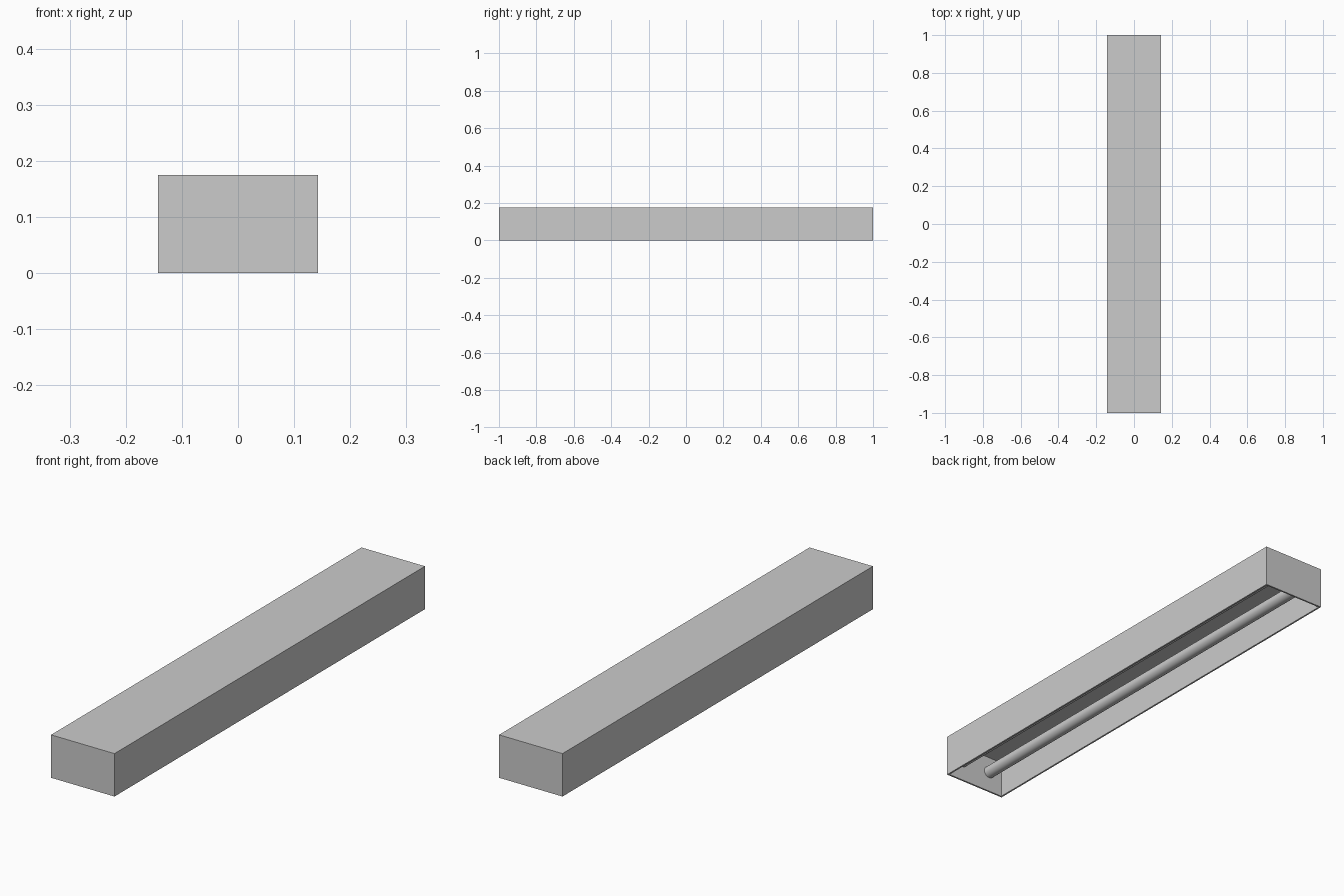
import bpy, bmesh, math

if "Cube" in bpy.data.objects:
    bpy.data.objects.remove(bpy.data.objects["Cube"])

W, L, H = 0.286, 2.0, 0.175   # outer size
T = 0.01                      # wall thickness
CEIL = 0.155                  # height of the inner ceiling

# Housing: a box whose underside is inset to a rim and pushed up
bm = bmesh.new()
bmesh.ops.create_cube(bm, size=1)
for v in bm.verts:
    v.co = (v.co.x * W, v.co.y * L, (v.co.z + 0.5) * H)
bottom = min(bm.faces, key=lambda f: f.calc_center_median().z)
bmesh.ops.inset_region(bm, faces=[bottom], thickness=T)
top = bmesh.ops.extrude_discrete_faces(bm, faces=[bottom])["faces"][0]
for v in top.verts:
    v.co.z = CEIL
bmesh.ops.recalc_face_normals(bm, faces=bm.faces)
me = bpy.data.meshes.new("lamp_housing")
bm.to_mesh(me)
bm.free()
bpy.context.collection.objects.link(bpy.data.objects.new("lamp_housing", me))

# Two light tubes running between the end walls
for name, side in (("left_tube", -1), ("right_tube", 1)):
    bpy.ops.mesh.primitive_cylinder_add(
        vertices=32, radius=0.025, depth=L - 2 * T,
        location=(side * 0.07, 0, 0.085), rotation=(math.pi / 2, 0, 0))
    bpy.context.object.name = name
    bpy.ops.object.shade_smooth_by_angle(angle=math.radians(40))
